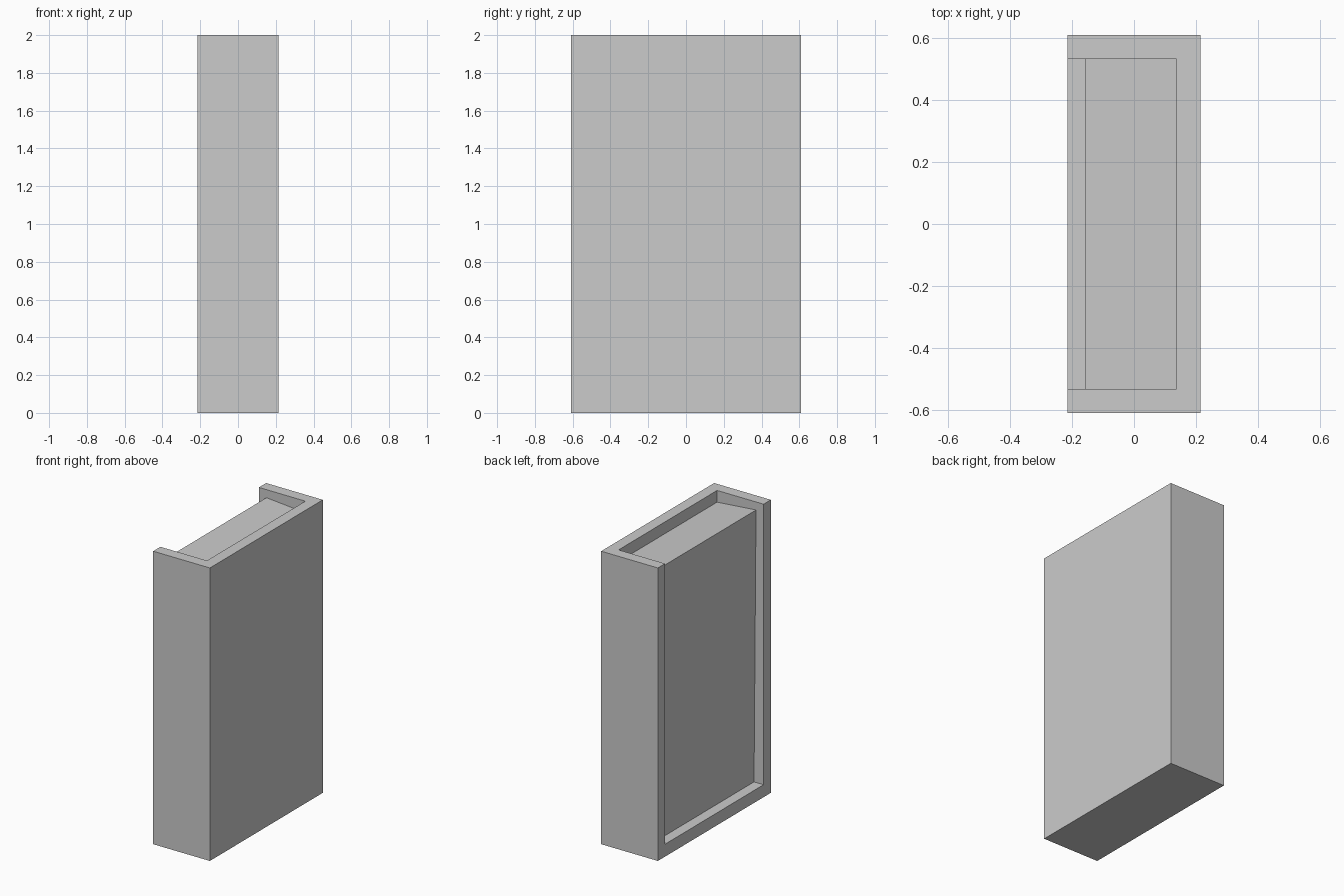
import bpy
import bmesh

if "Cube" in bpy.data.objects:
    bpy.data.objects.remove(bpy.data.objects["Cube"])

HALF_X, HALF_Y, HEIGHT = 0.214, 0.609, 2.0
INNER_X, INNER_Y, FLOOR = 0.137, 0.531, 0.085


def prism(name, profile, half_width):
    """Extrude an x/z outline symmetrically along y."""
    bm = bmesh.new()
    face = bm.faces.new([bm.verts.new((x, -half_width, z)) for x, z in profile])
    ext = bmesh.ops.extrude_face_region(bm, geom=[face])
    verts = [g for g in ext["geom"] if isinstance(g, bmesh.types.BMVert)]
    bmesh.ops.translate(bm, verts=verts, vec=(0, 2 * half_width, 0))
    bmesh.ops.recalc_face_normals(bm, faces=bm.faces)
    mesh = bpy.data.meshes.new(name)
    bm.to_mesh(mesh)
    bm.free()
    obj = bpy.data.objects.new(name, mesh)
    bpy.context.collection.objects.link(obj)
    return obj


def rect(x0, x1, z0, z1):
    return [(x0, z0), (x1, z0), (x1, z1), (x0, z1)]


# Outer case: thick back, sides and floor, open at the top and one broad face
case = prism("case", rect(-HALF_X, HALF_X, 0, HEIGHT), HALF_Y)
cutter = prism("cavity_cutter", rect(-HALF_X - 0.1, INNER_X, FLOOR, HEIGHT + 0.1), INNER_Y)
cutter.hide_render = True
mod = case.modifiers.new("cavity", "BOOLEAN")
mod.operation = "DIFFERENCE"
mod.solver = "EXACT"
mod.object = cutter
bpy.context.view_layer.objects.active = case
bpy.ops.object.modifier_apply(modifier=mod.name)
bpy.data.objects.remove(cutter)

# Inner block: slightly leaning front face, top sloping down to the back
prism("inner_block", [(-0.142, FLOOR), (INNER_X, FLOOR),
                      (INNER_X, 1.92), (-0.157, 1.945)], INNER_Y)
